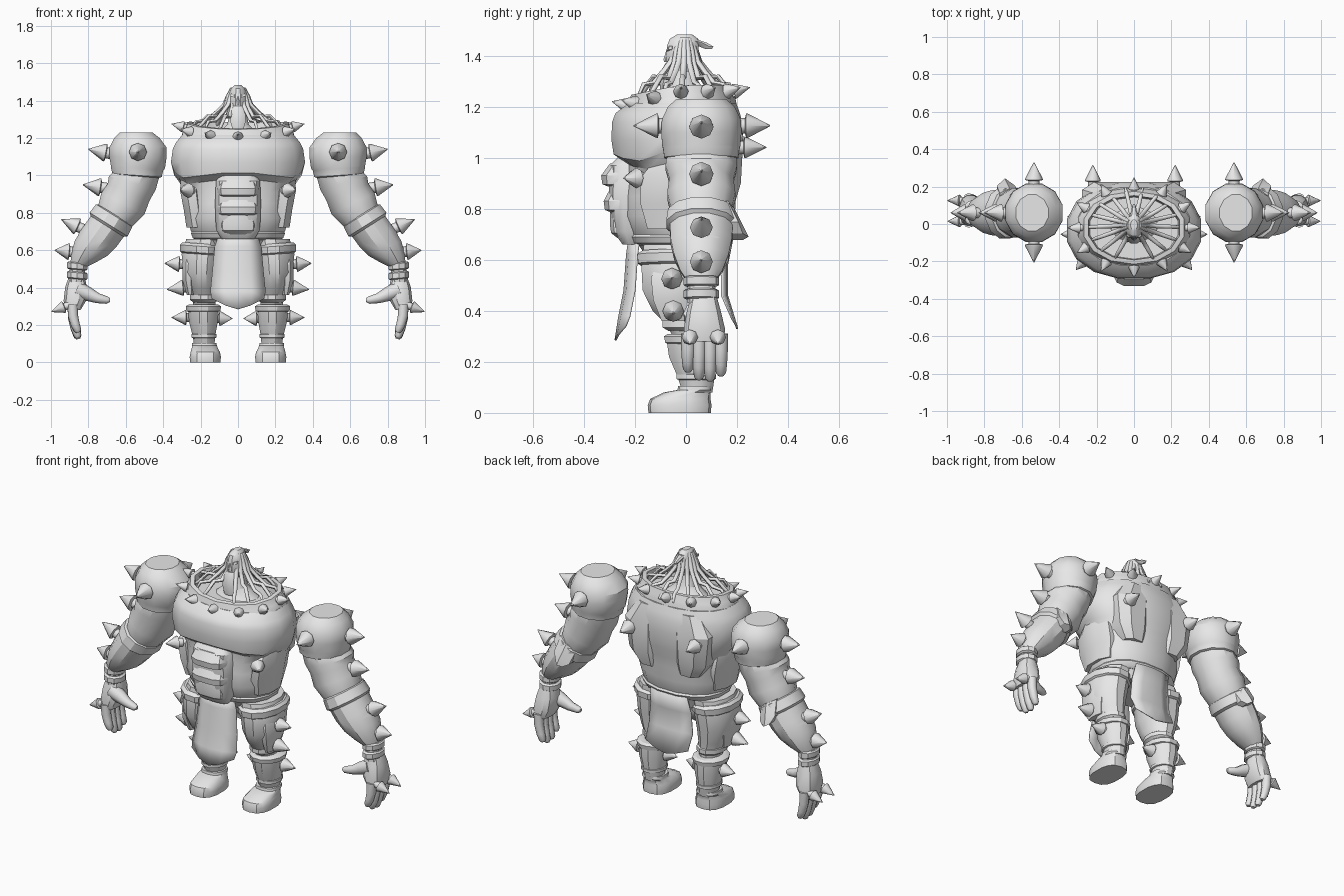
import bpy, bmesh, math
from mathutils import Vector

grey = bpy.data.materials.new("stone grey")
grey.diffuse_color = (0.8, 0.8, 0.8, 1)


def finish(name, bm, mirror=False, angle=32):
    bmesh.ops.recalc_face_normals(bm, faces=bm.faces)
    me = bpy.data.meshes.new(name)
    bm.to_mesh(me)
    bm.free()
    ob = bpy.data.objects.new(name, me)
    bpy.context.collection.objects.link(ob)
    me.materials.append(grey)
    bpy.ops.object.select_all(action='DESELECT')
    ob.select_set(True)
    bpy.context.view_layer.objects.active = ob
    bpy.ops.object.shade_smooth_by_angle(angle=math.radians(angle))
    if mirror:
        ob.modifiers.new("mirror", 'MIRROR').use_mirror_merge = False
    return ob


def loft_into(bm, rings, n=12, p=2.0, cap=True, loop=False):
    """Rings are (x, y, z, rx, ry, tilt degrees in the xz plane)."""
    loops = []
    for x, y, z, rx, ry, *t in rings:
        t = math.radians(t[0]) if t else 0
        vs = []
        for i in range(n):
            a = 2 * math.pi * (i + 0.5) / n
            c, s = math.cos(a), math.sin(a)
            u = rx * math.copysign(abs(c) ** (2 / p), c)
            v = ry * math.copysign(abs(s) ** (2 / p), s)
            vs.append(bm.verts.new((x + u * math.cos(t), y + v, z + u * math.sin(t))))
        loops.append(vs)
    pairs = list(zip(loops, loops[1:])) + ([(loops[-1], loops[0])] if loop else [])
    for a, b in pairs:
        for i in range(n):
            j = (i + 1) % n
            bm.faces.new((a[i], a[j], b[j], b[i]))
    if cap and not loop:
        bm.faces.new(loops[0])
        bm.faces.new(loops[-1])


def loft(name, rings, n=12, p=2.0, mirror=True, **kw):
    bm = bmesh.new()
    loft_into(bm, rings, n, p, **kw)
    return finish(name, bm, mirror)


def spikes(name, items, mirror=True):
    """Items are (tip, direction, radius, length): a short stem with a flared cone."""
    bm = bmesh.new()
    for tip, d, r, L in items:
        d = Vector(d).normalized()
        base = Vector(tip) - d * L
        q = d.to_track_quat('Z', 'Y')
        prev = None
        for rr, h in ((.62, -.2), (.62, .1), (1, .14), (.97, .22), (.04, 1)):
            ring = [bm.verts.new(base + q @ Vector((r * rr * math.cos(k * math.pi / 4),
                    r * rr * math.sin(k * math.pi / 4), h * L))) for k in range(8)]
            if prev:
                for k in range(8):
                    bm.faces.new((prev[k], prev[k - 7], ring[k - 7], ring[k]))
            else:
                bm.faces.new(ring)
            prev = ring
        bm.faces.new(prev)
    return finish(name, bm, mirror, 48)


# Torso: z, half width, front y, back y
body = [(.60, .20, -.15, .14), (.66, .235, -.19, .16), (.70, .255, -.225, .18),
        (.77, .278, -.25, .195), (.85, .272, -.25, .20), (.91, .29, -.24, .21),
        (.965, .32, -.24, .22), (1.0, .347, -.288, .225), (1.07, .365, -.297, .23),
        (1.14, .355, -.294, .225), (1.175, .338, -.28, .215), (1.215, .305, -.225, .20)]
torso = loft("torso", [(0, (f + b) / 2, z, w, (b - f) / 2) for z, w, f, b in body],
             n=16, p=2.2, mirror=False)
# Notch the lower chest edge down at the sides
for v in torso.data.vertices:
    if .95 < v.co.z < 1.02 and v.co.y < 0:
        v.co.z += .02 - .12 * abs(abs(v.co.x) - .02) * (abs(v.co.x) < .3)
# Belly panel with stacked blocks
loft("belly_panel", [(0, -.2, .66, .09, .05), (0, -.2, .71, .12, .085), (0, -.2, .85, .125, .105),
                     (0, -.2, .97, .12, .10), (0, -.2, 1.0, .10, .07)], n=12, p=3.5, mirror=False)
for k, (z, w, y) in enumerate([(.925, .11, -.335), (.825, .112, -.325), (.735, .10, -.30)]):
    loft(f"belly_block_{k + 1}", [(0, -.21, z - .05, w * .8, .06), (0, -.22, z - .03, w, -y - .225),
         (0, -.22, z + .005, w * 1.05, -y - .22), (0, -.2, z + .052, w * .9, .10)],
         n=12, p=3.2, mirror=False)
loft("back_plate", [(.13, .13, .82, .07, .065), (.15, .14, .90, .11, .08),
                    (.155, .145, 1.08, .13, .085), (.12, .13, 1.19, .09, .07)], n=8, p=2.4)
loft("flank_plate", [(.22, -.04, .72, .06, .12), (.235, -.04, .82, .06, .15),
                     (.25, -.04, .92, .065, .15), (.25, -.03, .98, .06, .11)], n=8)
loft("hip_belt", [(0, -.015, .655, .23, .175), (0, -.02, .665, .246, .195),
                  (0, -.02, .69, .256, .208), (0, -.02, .70, .25, .2)], n=16, p=2.3, mirror=False)

# Collar ring dipping to a point at the front
collar = loft("collar", [(0, -.02, 1.19, .312, .222), (0, -.02, 1.235, .303, .213),
              (0, -.02, 1.25, .29, .208), (0, -.02, 1.285, .275, .195), (0, -.02, 1.285, .25, .172),
              (0, -.02, 1.18, .235, .16)], n=14, p=2.1, mirror=False, loop=True)
for v in collar.data.vertices:
    v.co.z -= .2 * max(0, -v.co.y - .02)
ring = []
for k in range(12):
    a = 2 * math.pi * k / 12 - math.pi / 2
    c, s = math.cos(a), math.sin(a)
    ring.append(((.355 * c, -.02 + .27 * s, 1.275 - .055 * max(0, -s)), (c, s, .25), .03, .075))
spikes("collar_spikes", ring, mirror=False)

# Neck, head, face and beard
loft("neck", [(0, 0, 1.17, .2, .14), (0, -.005, 1.22, .12, .09), (0, -.01, 1.27, .06, .06),
              (0, -.01, 1.34, .045, .05)], n=12, mirror=False)
loft("head", [(0, -.02, 1.31, .03, .04), (0, -.02, 1.345, .045, .055), (0, -.015, 1.40, .052, .065),
              (0, -.012, 1.44, .046, .064), (0, -.008, 1.465, .036, .058), (0, -.005, 1.483, .018, .03)],
     n=12, mirror=False)
loft("nose", [(0, -.072, 1.375, .013, .014), (0, -.072, 1.385, .014, .016),
              (0, -.066, 1.425, .006, .01)], n=6, mirror=False)
loft("brow", [(.022, -.062, 1.418, .022, .013, 18), (.022, -.06, 1.432, .02, .012, 18)], n=6)
loft("beard", [(0, -.085, 1.24, .03, .015), (0, -.08, 1.29, .045, .025),
               (0, -.068, 1.35, .042, .024), (0, -.062, 1.37, .025, .02)], n=8, mirror=False)
loft("hair_knot", [(0, .01, 1.46, .03, .045), (0, .05, 1.45, .018, .035),
                   (0, .08, 1.435, .012, .03), (0, .09, 1.425, .006, .012)], n=8, mirror=False)


def strand(bm, pts, radii, n=6):
    pts = [Vector(q) for q in pts]
    prev = None
    for i, c in enumerate(pts):
        d = pts[min(i + 1, len(pts) - 1)] - pts[max(i - 1, 0)]
        q = d.to_track_quat('Z', 'Y')
        cur = [bm.verts.new(c + q @ Vector((radii[i] * math.cos(2 * math.pi * k / n),
               radii[i] * math.sin(2 * math.pi * k / n), 0))) for k in range(n)]
        if prev:
            for k in range(n):
                bm.faces.new((prev[k], prev[k - n + 1], cur[k - n + 1], cur[k]))
        else:
            bm.faces.new(cur)
        prev = cur
    bm.faces.new(prev)


# Hair locks fanning out from the crown to the collar
bm = bmesh.new()
for k in range(16):
    a = -math.pi / 2 + math.radians(24 + 312 * k / 15)
    c, s = math.cos(a), math.sin(a)
    w = .012 * (-1) ** k
    prof = [(.03, 1.465), (.055, 1.42), (.075, 1.37 + w / 2), (.115, 1.325 + w),
            (.17, 1.305 - w), (.225, 1.275 + w), (.255, 1.24)]
    strand(bm, [(r * c, -.005 + r * s * .78, z) for r, z in prof],
           (.013, .013, .012, .012, .011, .01, .006))
finish("hair_locks", bm, angle=60)

# Arms: shoulder, upper arm, forearm, wrist
Y = .06
loft("shoulder", [(.545, Y, .99, .115, .13, 4), (.54, Y, 1.0, .137, .15, 4), (.54, Y, 1.035, .145, .155, 4),
     (.535, Y, 1.045, .15, .158, 3), (.535, Y, 1.10, .159, .163), (.535, Y, 1.15, .158, .16),
     (.54, Y, 1.20, .125, .135), (.545, Y, 1.23, .09, .10)], n=12)
loft("upper_arm", [(.54, Y, 1.01, .125, .14, 8), (.565, Y, .96, .135, .145, 16), (.585, Y, .91, .125, .13, 22),
     (.615, Y, .85, .133, .138, 26), (.66, Y, .775, .108, .12, 30)], n=12)
loft("elbow_cuff", [(.655, Y, .79, .10, .12, 32), (.662, Y, .785, .118, .135, 32),
     (.692, Y, .738, .124, .142, 32), (.70, Y, .725, .105, .125, 32)], n=12)
loft("elbow_flap", [(.69, .20, .69, .03, .045, 30), (.685, .18, .72, .065, .05, 30),
     (.665, .14, .80, .07, .05, 30)], n=6)
loft("forearm", [(.69, Y, .74, .108, .128, 32), (.74, Y, .67, .108, .124, 28), (.785, Y, .61, .10, .11, 24),
     (.825, Y, .555, .072, .086, 16), (.85, Y, .52, .048, .06, 8)], n=12)
loft("forearm_plate", [(.77, Y, .74, .035, .07, 30), (.815, Y, .68, .04, .075, 28),
     (.855, Y, .60, .035, .06, 22), (.87, Y, .55, .02, .035, 15)], n=8)
loft("wrist", [(.855, Y, .54, .045, .055), (.865, Y, .43, .045, .055)], n=10)
for i, z in enumerate((.515, .465)):
    loft(f"wrist_band_{i + 1}", [(.86, Y, z - .02, .05, .06, 5), (.86, Y, z - .014, .058, .07, 5),
         (.86, Y, z + .014, .058, .07, 5), (.86, Y, z + .02, .05, .06, 5)], n=10)

# Hand with thumb and four fingers
loft("palm", [(.862, Y + .01, .455, .045, .052), (.866, Y + .01, .40, .06, .068),
     (.872, Y + .012, .33, .062, .083), (.883, Y + .012, .28, .042, .08)], n=12, p=2.5)
bm = bmesh.new()
for k, drop in enumerate((.16, .13, .125, .145)):
    y = .008 + .043 * k
    h = .30 - drop
    strand(bm, [(.884, y, .31), (.882, y, .30 - h * .35), (.87, y, .30 - h * .7),
                (.857, y, drop + .012), (.854, y, drop)], (.028, .027, .024, .02, .011), 8)
strand(bm, [(.86, .035, .39), (.80, .03, .365), (.75, .025, .343), (.70, .02, .333), (.685, .02, .333)],
       (.045, .038, .027, .02, .01), 8)
finish("fingers", bm, True, 46)

# Spikes on arms, torso and legs
spikes("arm_spikes", [
    ((.80, Y, 1.14), (1, 0, .2), .048, .11), ((.535, -.205, 1.125), (0, -1, 0), .048, .11),
    ((.535, .33, 1.125), (0, 1, 0), .048, .11), ((.83, Y, .95), (1, 0, .15), .048, .11),
    ((.945, Y, .765), (1, 0, .45), .045, .11), ((.98, Y, .60), (1, 0, .1), .045, .09),
    ((.998, .015, .27), (.9, 0, -.35), .032, .085), ((.998, .125, .27), (.9, 0, -.35), .032, .085)])
spikes("torso_spikes", [((.31, -.245, .92), (.6, -.7, 0), .04, .08),
                        ((.22, .315, 1.04), (0, 1, 0), .042, .10)])
spikes("leg_spikes", [((.392, -.055, .53), (1, 0, .05), .042, .09), ((.38, -.05, .39), (1, 0, -.1), .042, .10),
                      ((.355, .04, .24), (1, 0, 0), .04, .09), ((.03, .04, .235), (-1, 0, 0), .04, .08)])

# Legs
loft("thigh", [(.17, -.02, .66, .11, .15), (.19, -.025, .58, .115, .155), (.195, -.03, .48, .105, .145),
     (.19, -.015, .40, .085, .12), (.18, .01, .34, .065, .085), (.18, .02, .30, .06, .075)], n=12)
loft("thigh_cuff", [(.19, -.025, .575, .11, .15, 4), (.19, -.025, .585, .124, .168, 4),
     (.19, -.025, .62, .126, .172, 4), (.19, -.025, .635, .11, .15, 4)], n=12)
loft("thigh_plate", [(.255, -.04, .36, .02, .06), (.265, -.045, .44, .035, .09),
     (.265, -.045, .53, .036, .10), (.26, -.045, .57, .025, .08)], n=8)
loft("knee_band", [(.18, .01, .32, .06, .08), (.18, .005, .335, .08, .10),
     (.18, .005, .36, .08, .10), (.18, .0, .375, .06, .08)], n=12)
loft("shin_cuff", [(.185, .025, .265, .07, .085), (.185, .025, .275, .094, .11),
     (.185, .025, .30, .098, .115), (.185, .025, .31, .08, .10)], n=12)
loft("shin", [(.185, .025, .29, .085, .105), (.185, .03, .22, .08, .10), (.182, .04, .14, .062, .075),
     (.18, .045, .08, .055, .06)], n=12)
loft("ankle_band", [(.182, .04, .125, .05, .06), (.182, .04, .133, .07, .08),
     (.182, .04, .15, .07, .08), (.182, .04, .158, .05, .06)], n=12)
loft("boot", [(.175, -.025, 0, .083, .122), (.175, -.025, .03, .085, .125), (.175, -.022, .055, .08, .118),
     (.178, .005, .08, .07, .092), (.18, .035, .09, .068, .068), (.18, .035, .105, .066, .066)], n=14, p=2.6)


# Hanging cloths: rows are (y, z, half width)
def cloth(name, rows, curl, point):
    bm = bmesh.new()
    grid = []
    for r, (y, z, w) in enumerate(rows):
        drop = point if r == len(rows) - 1 else 0
        grid.append([bm.verts.new((w * u, y + curl * u * u, z + drop * max(0, abs(u) - .2)))
                     for u in (-1, -.5, 0, .5, 1)])
    for a, b in zip(grid, grid[1:]):
        for i in range(4):
            bm.faces.new((a[i], a[i + 1], b[i + 1], b[i]))
    ob = finish(name, bm)
    ob.modifiers.new("thickness", 'SOLIDIFY').thickness = .008


cloth("front_cloth", [(-.225, .69, .10), (-.235, .62, .125), (-.245, .48, .138),
                      (-.265, .38, .148), (-.28, .285, .14)], .04, .07)
cloth("back_cloth", [(.185, .68, .12), (.165, .58, .135), (.165, .46, .145), (.205, .33, .14)], -.02, .05)
